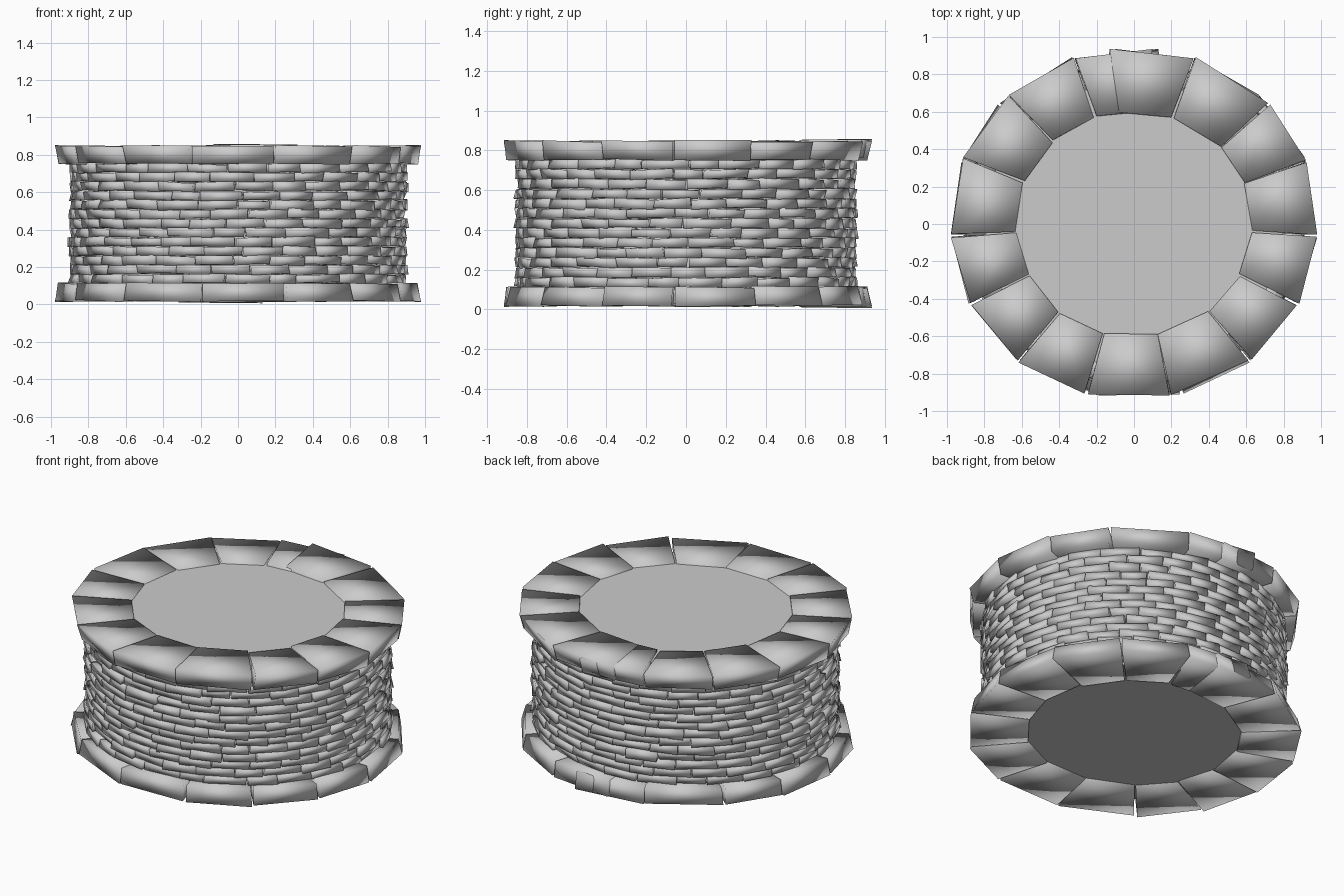
import bpy, bmesh, math, random
from mathutils import Vector

if "Cube" in bpy.data.objects:
    bpy.data.objects.remove(bpy.data.objects["Cube"])

random.seed(7)
HEIGHT = 0.865


def jit(a):
    return random.uniform(-a, a)


def oval(deg, rx, ry, z):
    t = math.radians(deg)
    return Vector((rx * math.cos(t), ry * math.sin(t), z))


def block(bm, a0, a1, inner, outer, z0, z1, lean=0.0, wob=0.004, skew=0.0):
    """Wedge-shaped stone between two angles, with slightly uneven corners."""
    v = []
    for z, pull in ((z0, lean), (z1, 0)):
        for a, r, s in ((a0, inner, 0), (a0, outer, -skew),
                        (a1, outer, skew), (a1, inner, 0)):
            k = pull if r is outer else 0
            p = oval(a, r[0] - k, r[1] - k, z + s)
            v.append(bm.verts.new(p + Vector((jit(wob), jit(wob), jit(wob)))))
    for f in ((3, 2, 1, 0), (4, 5, 6, 7), (0, 1, 5, 4),
              (1, 2, 6, 5), (2, 3, 7, 6), (3, 0, 4, 7)):
        bm.faces.new([v[i] for i in f])


def finish(bm, name):
    bmesh.ops.recalc_face_normals(bm, faces=bm.faces)
    for f in bm.faces:
        f.smooth = True
    me = bpy.data.meshes.new(name)
    bm.to_mesh(me)
    bm.free()
    ob = bpy.data.objects.new(name, me)
    bpy.context.collection.objects.link(ob)
    return ob


# Top ring of large rim stones
joints = [-4, 21, 43, 71, 98, 109, 133, 158, 184, 207, 231, 255, 281.5, 309, 333, 356]
bm = bmesh.new()
for i in range(len(joints) - 1):
    a0, a1 = joints[i], joints[i + 1]
    lift = 0.0
    if i == 3:
        lift = 0.009        # stone lying over its neighbour
    if i == 4:
        a0 = 84
    block(bm, a0 + 0.4, a1 - 0.4, (0.635, 0.605), (0.985, 0.94),
          0.753 + lift, 0.846 + lift, lean=0.02, wob=0.006)
top = finish(bm, "top_rim_stones")

# Bottom ring: the same stones turned over
bottom = bpy.data.objects.new("bottom_rim_stones", top.data)
bpy.context.collection.objects.link(bottom)
bottom.rotation_euler = (0, math.pi, 0)
bottom.location.z = HEIGHT

# Courses of small bricks
bm = bmesh.new()
rows, per_row = 13, 27
z_low, z_high = 0.112, 0.755
step = (z_high - z_low) / rows
for r in range(rows):
    pitch = 360 / per_row
    start = (r % 2) * pitch / 2 + jit(2)
    cuts = [start + i * pitch + jit(2.2) for i in range(per_row)]
    cuts.append(cuts[0] + 360)
    for i in range(per_row):
        out = jit(0.008)
        z = z_low + r * step + jit(0.002)
        block(bm, cuts[i] + 0.2, cuts[i + 1] - 0.2, (0.77, 0.73),
              (0.9 + out, 0.857 + out), z + 0.001, z + step - 0.001,
              lean=jit(0.012), wob=0.005, skew=jit(0.003))
finish(bm, "brick_wall")

# Solid core that closes the top and bottom openings
bpy.ops.mesh.primitive_cylinder_add(vertices=48, radius=1, depth=0.805,
                                    location=(0, 0, HEIGHT / 2))
core = bpy.context.object
core.name = "core"
core.scale = (0.8, 0.76, 1)
